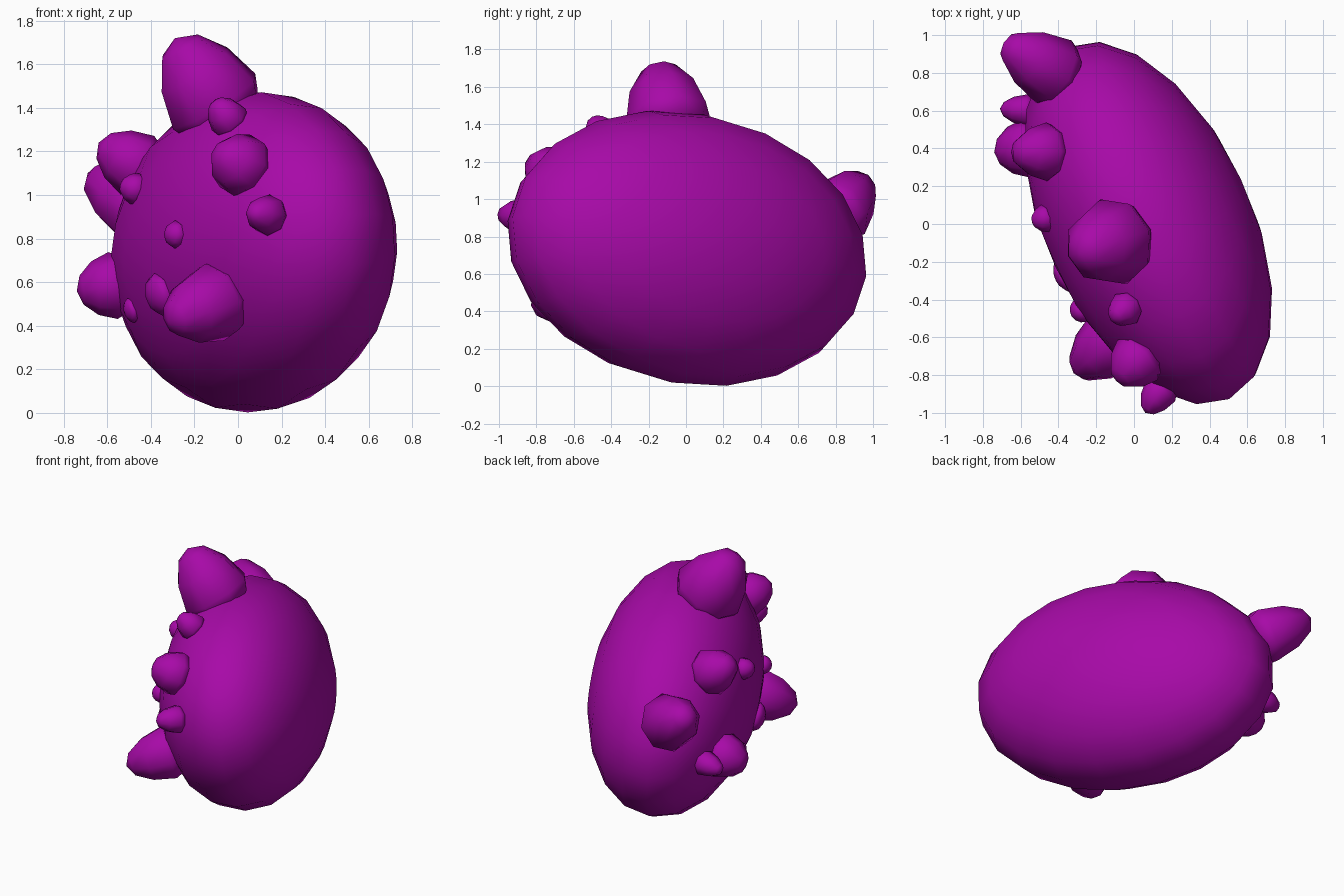
import bpy, bmesh
from mathutils import Vector

if "Cube" in bpy.data.objects:
    bpy.data.objects.remove(bpy.data.objects["Cube"])

mat = bpy.data.materials.new("purple")
mat.diffuse_color = (0.39, 0.003, 0.39, 1)
mat.use_nodes = True
mat.node_tree.nodes["Principled BSDF"].inputs["Base Color"].default_value = mat.diffuse_color

# Body frame: flattened, tilted ellipsoid whose poles lie on the thin axis
CENTER = Vector((0.075, 0.005, 0.737))
thin = Vector((0.9, 0.43, 0.085)).normalized()
long_axis = Vector((-0.43, 0.887, -0.165))
long_axis = (long_axis - thin * long_axis.dot(thin)).normalized()
mid = thin.cross(long_axis).normalized()
AXES = ((long_axis, 1.04), (mid, 0.73), (thin, 0.545))


def add_sphere(name, segments, rings, place):
    """Smooth low-poly sphere whose unit points are moved by place()."""
    bm = bmesh.new()
    bmesh.ops.create_uvsphere(bm, u_segments=segments, v_segments=rings, radius=1)
    for v in bm.verts:
        v.co = place(v.co.copy())
    bmesh.ops.recalc_face_normals(bm, faces=bm.faces)
    for f in bm.faces:
        f.smooth = True
    mesh = bpy.data.meshes.new(name)
    bm.to_mesh(mesh)
    bm.free()
    mesh.materials.append(mat)
    obj = bpy.data.objects.new(name, mesh)
    bpy.context.collection.objects.link(obj)
    return obj


def nearest_on_body(p):
    """Slide a point down onto the ellipsoid."""
    q = p.copy()
    for _ in range(8):
        d = q - CENTER
        grad = sum((a * (2 * d.dot(a) / s ** 2) for a, s in AXES), Vector())
        value = sum((d.dot(a) / s) ** 2 for a, s in AXES) - 1
        q -= grad * (value / grad.length_squared)
    return q


def add_bump(name, tip, radius):
    """Blunt tapered knob rising from the body to the tip."""
    tip = Vector(tip)
    base = nearest_on_body(tip)
    axis = tip - base
    height = axis.length
    rot = axis.to_track_quat('Z', 'Y')

    def place(c):
        taper = 1 - 0.15 * max(c.z, 0)
        z = c.z * (height if c.z > 0 else radius * 0.6)
        return base + rot @ Vector((c.x * radius * taper, c.y * radius * taper, z))
    add_sphere(name, 8, 6, place)


# Body
add_sphere("body", 20, 10, lambda c: CENTER + sum(
    (a * (s * k) for (a, s), k in zip(AXES, c)), Vector()))

# Knobs: tip position and base radius
BUMPS = [
    ((-0.29, -0.15, 1.72), 0.235),
    ((-0.11, -0.50, 1.43), 0.095),
    ((-0.09, -0.83, 1.20), 0.15),
    ((0.06, -1.00, 0.92), 0.095),
    ((-0.33, -0.49, 0.82), 0.065),
    ((-0.41, -0.30, 0.53), 0.10),
    ((-0.32, -0.79, 0.42), 0.185),
    ((-0.74, 0.38, 0.56), 0.155),
    ((-0.64, 0.38, 1.24), 0.155),
    ((-0.69, 0.96, 1.10), 0.19),
    ((-0.54, 0.01, 1.05), 0.075),
    ((-0.52, 0.08, 0.46), 0.06),
    ((-0.71, 0.61, 0.59), 0.085),
]
for i, (tip, radius) in enumerate(BUMPS, 1):
    add_bump(f"knob_{i:02d}", tip, radius)
